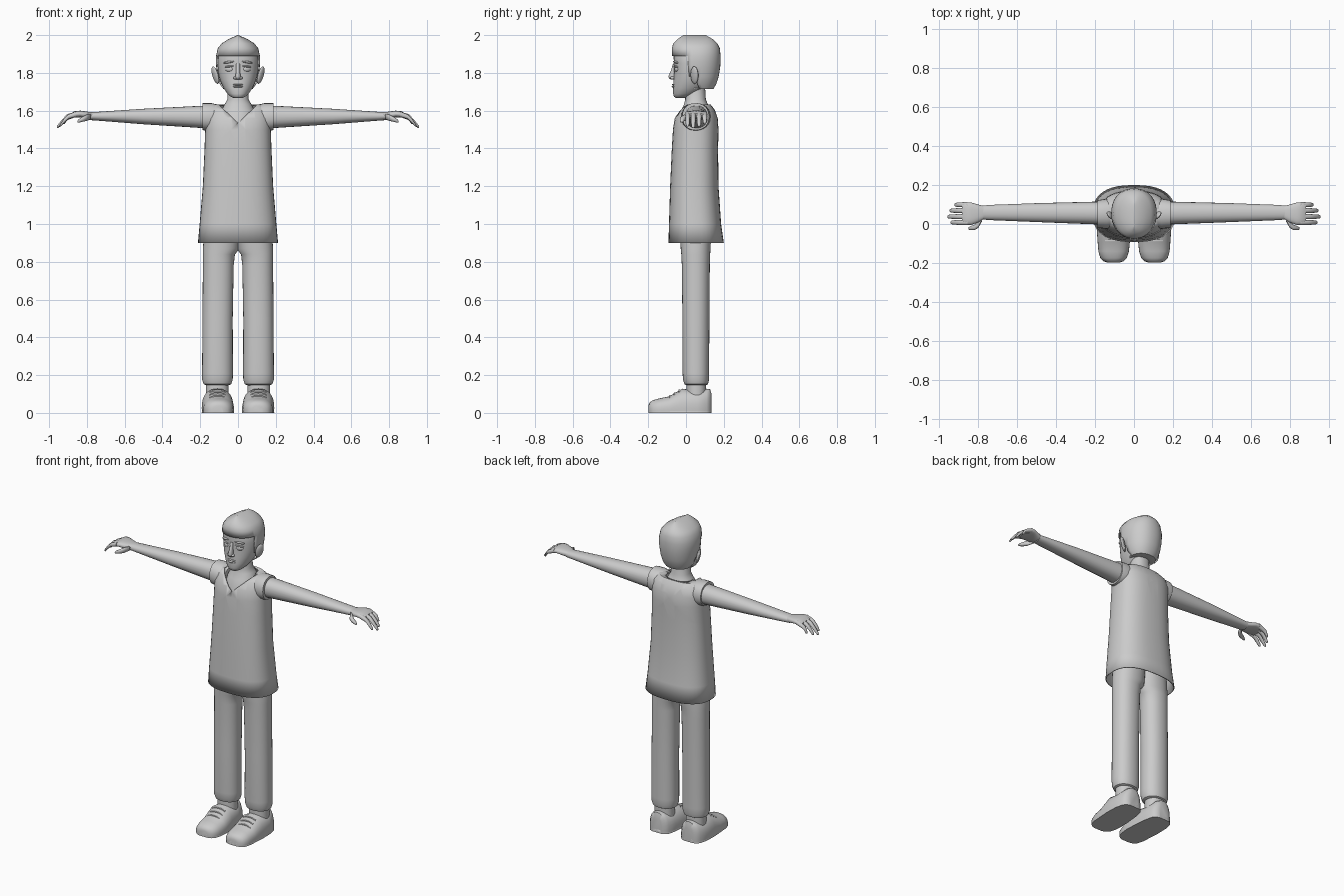
import bpy, bmesh, math
from mathutils import Vector, Matrix


def finish(name, bm, mirror=False, thick=0.0, angle=45):
    bmesh.ops.recalc_face_normals(bm, faces=bm.faces[:])
    me = bpy.data.meshes.new(name)
    bm.to_mesh(me)
    bm.free()
    ob = bpy.data.objects.new(name, me)
    bpy.context.collection.objects.link(ob)
    bpy.ops.object.select_all(action='DESELECT')
    ob.select_set(True)
    bpy.context.view_layer.objects.active = ob
    bpy.ops.object.shade_smooth_by_angle(angle=math.radians(angle))
    if thick:
        m = ob.modifiers.new("thickness", 'SOLIDIFY')
        m.thickness, m.offset = thick, -1
    if mirror:
        m = ob.modifiers.new("mirror", 'MIRROR')
        m.use_mirror_merge = False
    return ob


def loft(axis, rings, n=32, p=2.2, caps=(True, True)):
    """Rings are (t, a0, a1, b0, b1): position on axis and bounds of the section."""
    bm = bmesh.new()
    order = {'x': lambda t, a, b: (t, a, b),
             'y': lambda t, a, b: (a, t, b),
             'z': lambda t, a, b: (a, b, t)}[axis]
    rows = []
    for t, a0, a1, b0, b1 in rings:
        row = []
        for i in range(n):
            w = 2 * math.pi * i / n
            c, s = math.cos(w), math.sin(w)
            a = (a0 + a1) / 2 + (a1 - a0) / 2 * math.copysign(abs(c) ** (2 / p), c)
            b = (b0 + b1) / 2 + (b1 - b0) / 2 * math.copysign(abs(s) ** (2 / p), s)
            row.append(bm.verts.new(order(t, a, b)))
        rows.append(row)
    for r, q in zip(rows, rows[1:]):
        for i in range(n):
            j = (i + 1) % n
            bm.faces.new((r[i], r[j], q[j], q[i]))
    if caps[0]:
        bm.faces.new(rows[0])
    if caps[1]:
        bm.faces.new(rows[-1])
    return bm


def sym(rows):
    return [(z, -w, w, f, b) for z, w, f, b in rows]


def ellipsoid(name, loc, size, rot=(0, 0, 0)):
    bm = bmesh.new()
    bmesh.ops.create_uvsphere(bm, u_segments=16, v_segments=10, radius=1)
    m = Matrix.Translation(loc)
    for ang, ax in zip(rot, 'XYZ'):
        m = m @ Matrix.Rotation(math.radians(ang), 4, ax)
    bm.transform(m @ Matrix.Diagonal((*size, 1)))
    return finish(name, bm, True)


# shirt, with a V cut in the neckline
bm = loft('z', sym([
    (.9, .212, -.093, .2), (1.0, .203, -.09, .186), (1.2, .186, -.084, .172),
    (1.4, .177, -.075, .17), (1.5, .174, -.069, .172), (1.56, .174, -.06, .168),
    (1.605, .165, -.033, .152), (1.633, .13, -.012, .13), (1.632, .085, -.008, .12)]),
    40, 2.5, (False, False))
for sx in (-1, 1):
    bmesh.ops.bisect_plane(bm, geom=bm.verts[:] + bm.edges[:] + bm.faces[:],
                           plane_co=(0, 0, 1.535), plane_no=(sx * .95, 0, -1))
cut = [f for f in bm.faces if f.calc_center_median().y < .05 and
       f.calc_center_median().z - .95 * abs(f.calc_center_median().x) > 1.535]
bmesh.ops.delete(bm, geom=cut, context='FACES')
finish("shirt", bm, thick=.006)

# short sleeve cuffs
finish("sleeve", loft('x', [(.09, -.01, .12, 1.5, 1.628), (.14, -.025, .13, 1.49, 1.64),
                            (.188, -.02, .122, 1.497, 1.64)], 24), True)

# neck and upper chest
finish("neck", loft('z', sym([
    (1.46, .1, -.055, .13), (1.54, .1, -.057, .14), (1.6, .09, -.026, .13),
    (1.635, .07, -.01, .115), (1.66, .056, -.004, .105), (1.74, .054, -.004, .1)])))

# head
finish("head", loft('z', sym([
    (1.667, .024, -.055, -.01), (1.675, .04, -.064, .02), (1.69, .057, -.068, .06),
    (1.72, .077, -.068, .1), (1.76, .095, -.066, .135), (1.8, .106, -.063, .155),
    (1.85, .111, -.064, .165), (1.9, .108, -.066, .165), (1.94, .085, -.055, .15),
    (1.965, .04, -.03, .11)])))

# hair: cap with the face side opened
bm = loft('z', sym([
    (1.715, .078, 0, .145), (1.74, .096, -.04, .16), (1.78, .108, -.06, .173),
    (1.83, .115, -.07, .181), (1.86, .117, -.073, .183), (1.89, .116, -.075, .183),
    (1.93, .107, -.075, .179), (1.955, .088, -.068, .167), (1.978, .052, -.045, .142),
    (2.0, .003, -.015, .105)]), 40, 2.2, (True, True))
cut = []
for f in bm.faces:
    c = f.calc_center_median()
    if c.z < 1.89 and c.y < (.015 if c.z > 1.8 else .06):
        cut.append(f)
bmesh.ops.delete(bm, geom=cut, context='FACES')
finish("hair", bm, thick=.008)

# face features
ellipsoid("ear", (.12, .045, 1.788), (.011, .024, .048), (0, 16, -35))
ellipsoid("eye", (.047, -.05, 1.82), (.022, .009, .014), (0, 0, 20))
ellipsoid("eyelid", (.047, -.053, 1.834), (.027, .008, .005), (0, 5, 22))
ellipsoid("eyebrow", (.05, -.055, 1.857), (.031, .008, .006), (0, 8, 22))
ellipsoid("nostril", (.014, -.072, 1.773), (.01, .012, .008))
finish("nose", loft('z', sym([
    (1.764, .008, -.08, -.05), (1.772, .015, -.09, -.05), (1.782, .014, -.093, -.05),
    (1.81, .01, -.081, -.05), (1.85, .01, -.068, -.05)]), 16))
for name, z, h in (("upper_lip", 1.738, .005), ("lower_lip", 1.727, .006)):
    finish(name, loft('x', [(x, y, -.045, z - h * k, z + h * k) for x, y, k in (
        (-.034, -.058, .2), (-.018, -.071, .8), (0, -.076, 1),
        (.018, -.071, .8), (.034, -.058, .2))], 12))

# arms
finish("arm", loft('x', [
    (.12, -.005, .118, 1.505, 1.628), (.19, -.002, .115, 1.508, 1.626),
    (.5, .01, .107, 1.528, 1.61), (.74, .02, .098, 1.547, 1.594),
    (.785, .024, .094, 1.55, 1.592)], 24), True)

# hands
finish("palm", loft('x', [
    (.765, .03, .09, 1.552, 1.591), (.8, .008, .1, 1.557, 1.595),
    (.835, -.004, .11, 1.565, 1.6), (.865, -.004, .112, 1.563, 1.597),
    (.885, .004, .106, 1.562, 1.585)], 24, 2.6), True)


def finger(name, pts):
    rings = [(x, y - r, y + r, z - r, z + r) for x, y, z, r in pts]
    x, y, z, r = pts[-1]
    rings.append((x + r * .6, y - r * .5, y + r * .5, z - r * .9, z + r * .1))
    finish(name, loft('x', rings, 12), True)


for name, y, tip, low in (("little_finger", .099, .918, 1.538), ("ring_finger", .069, .942, 1.523),
                          ("middle_finger", .038, .954, 1.516), ("index_finger", .008, .938, 1.524)):
    finger(name, [(.855, y, 1.582, .014), (.855 + (tip - .855) * .5, y, 1.569, .0125),
                  (.855 + (tip - .855) * .8, y, low + .022, .0115), (tip, y, low, .009)])
finger("thumb", [(.78, .03, 1.57, .015), (.8, -.003, 1.563, .017),
                 (.82, -.018, 1.556, .014), (.845, -.022, 1.545, .009)])

# trousers
finish("trouser_leg", loft('z', [
    (.146, .05, .168, .005, .105), (.152, .036, .182, -.008, .116),
    (.175, .028, .19, -.016, .122), (.21, .027, .19, -.018, .122),
    (.5, .028, .188, -.019, .124), (.78, .023, .186, -.022, .126),
    (.84, .016, .186, -.025, .128), (.87, -.01, .186, -.028, .13),
    (1.0, -.02, .175, -.035, .135)]), True)

# socks
finish("sock", loft('z', [(.08, .05, .17, .003, .107), (.165, .05, .17, .003, .107)], 24), True)

# shoes
outline = [(-.199, .078, .132), (-.192, .055, .155), (-.175, .037, .173), (-.14, .026, .183),
           (-.09, .021, .187), (-.02, .024, .192), (.06, .032, .19), (.11, .043, .178),
           (.128, .06, .162), (.135, .08, .142)]
heights = [.04, .056, .067, .077, .087, .128, .116, .128, .125, .1]
for name, hs, k, p in (("shoe", heights, .6, 2.4), ("sole", [.022] * 10, 2, 6)):
    rings = [(y, a, b, -h * k, h) for (y, a, b), h in zip(outline, hs)]
    bm = loft('y', rings, 32, p)
    for v in bm.verts:
        v.co.z = max(v.co.z, 0)
    bmesh.ops.remove_doubles(bm, verts=bm.verts[:], dist=1e-5)
    finish(name, bm, True)

# laces
for i, (y, z) in enumerate(((-.085, .09), (-.06, .105), (-.035, .12))):
    finish("lace_%d" % (i + 1), loft('x', [
        (.065, y - .006, y + .006, z - .016, z - .006), (.09, y - .006, y + .006, z - .007, z + .004),
        (.125, y - .006, y + .006, z - .007, z + .004), (.15, y - .006, y + .006, z - .016, z - .006)],
        8), True)
